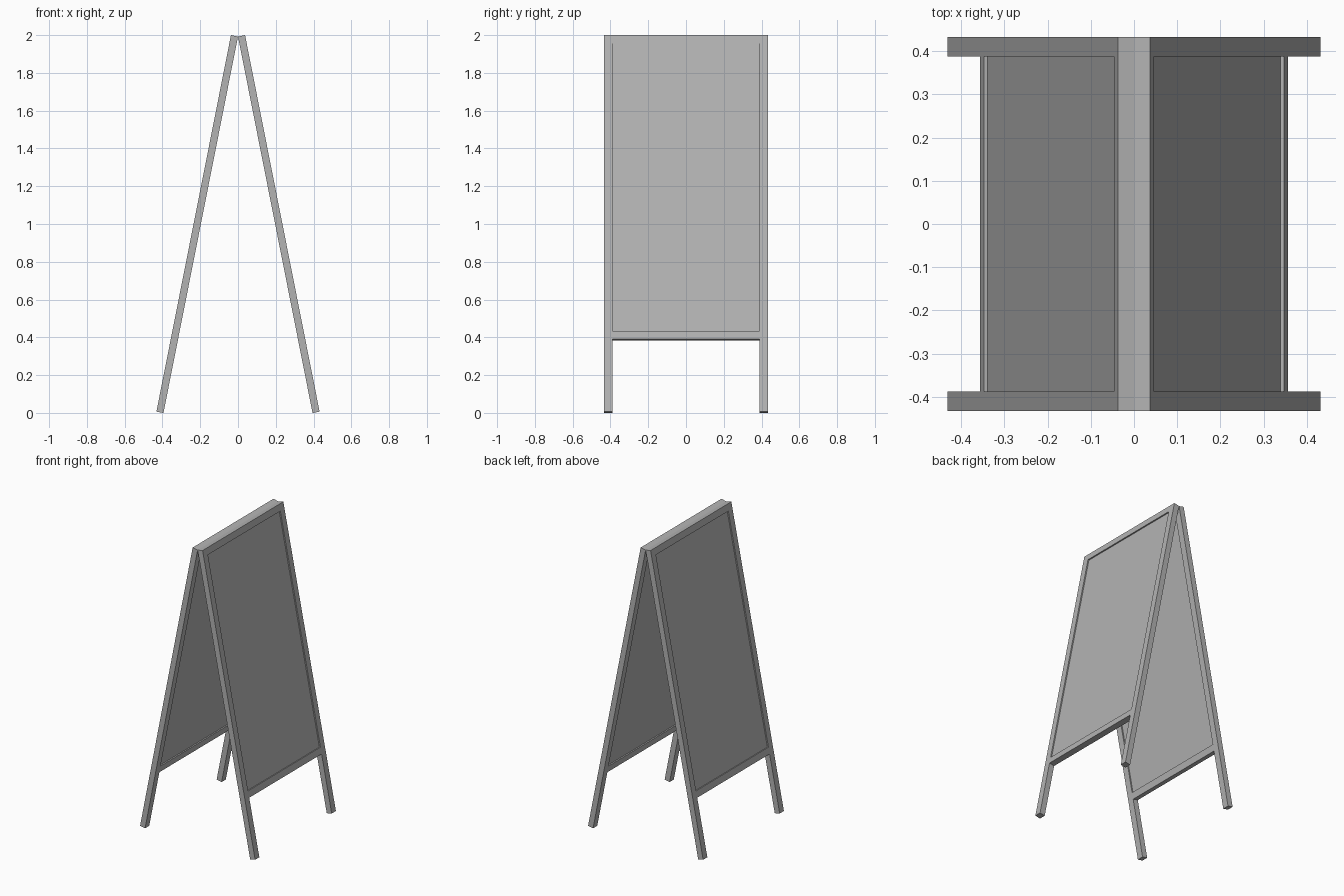
import bpy
import math
from mathutils import Matrix, Vector

cube = bpy.data.objects.get("Cube")
if cube:
    bpy.data.objects.remove(cube, do_unlink=True)

# Single flat colour
grey = bpy.data.materials.new("plain_grey")
grey.use_nodes = True
colour = (0.45, 0.45, 0.45, 1)
grey.diffuse_color = colour
grey.node_tree.nodes["Principled BSDF"].inputs["Base Color"].default_value = colour

TILT = math.radians(11.2)
THICK = 0.038        # frame depth
HALF = 0.433         # half of the board width
BAR = 0.045          # width of the frame bars
LENGTH = 2.032       # leg length along the slope
RAIL_END = 1.641     # lower edge of the bottom rail along the slope
RECESS = 0.008       # panel set back from both frame faces
TOP = 2 - THICK * math.sin(TILT)


def box(name, low, high, placing):
    """Box between two corners in the board's own space, then placed."""
    low, high = Vector(low), Vector(high)
    bpy.ops.mesh.primitive_cube_add(size=1)
    ob = bpy.context.object
    ob.name = name
    size = high - low
    ob.data.transform(placing @ Matrix.Translation((low + high) / 2)
                      @ Matrix.Diagonal((*size, 1)))
    ob.data.materials.append(grey)
    return ob


# Two hinged boards, leaning together at the top
for side, turn in (("left", 0), ("right", math.pi)):
    placing = (Matrix.Rotation(turn, 4, "Z")
               @ Matrix.Translation((0, 0, TOP))
               @ Matrix.Rotation(-TILT, 4, "Y"))
    inner = HALF - BAR

    # Legs run the full slope
    box(side + "_front_leg", (0, -HALF, -LENGTH), (THICK, -inner, 0), placing)
    box(side + "_back_leg", (0, inner, -LENGTH), (THICK, HALF, 0), placing)

    # Rails between the legs
    box(side + "_top_rail", (0, -inner, -BAR), (THICK, inner, 0), placing)
    box(side + "_bottom_rail", (0, -inner, -RAIL_END),
        (THICK, inner, BAR - RAIL_END), placing)

    # Recessed sign panel
    box(side + "_panel", (RECESS, -inner, BAR - RAIL_END),
        (THICK - RECESS, inner, -BAR), placing)
